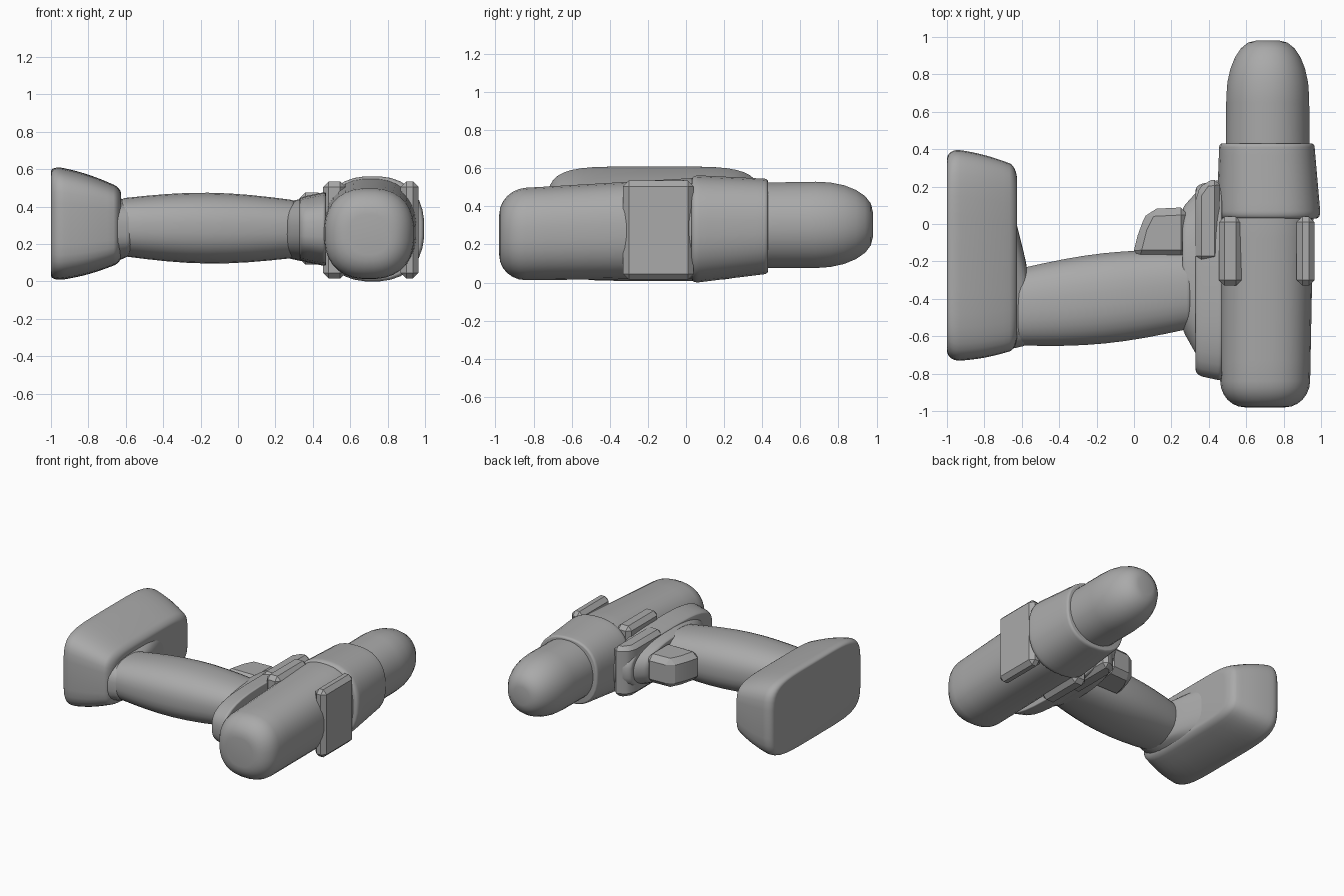
import bpy, bmesh, math
from mathutils import Vector

default_cube = bpy.data.objects.get("Cube")
if default_cube:
    bpy.data.objects.remove(default_cube, do_unlink=True)

grey = bpy.data.materials.new("plain grey")
grey.use_nodes = True
grey.diffuse_color = (0.4, 0.4, 0.4, 1)
shader = grey.node_tree.nodes["Principled BSDF"]
shader.inputs["Base Color"].default_value = grey.diffuse_color


def finish(name, bm, angle):
    """Turn the built mesh into a named, shaded object."""
    bmesh.ops.recalc_face_normals(bm, faces=bm.faces)
    mesh = bpy.data.meshes.new(name)
    bm.to_mesh(mesh)
    bm.free()
    mesh.materials.append(grey)
    part = bpy.data.objects.new(name, mesh)
    bpy.context.collection.objects.link(part)
    bpy.ops.object.select_all(action='DESELECT')
    part.select_set(True)
    bpy.context.view_layer.objects.active = part
    bpy.ops.object.shade_smooth_by_angle(angle=math.radians(angle))


def signed_power(value, exponent):
    return math.copysign(abs(value) ** exponent, value)


def rounded_end(tip, inward, depth, shrink, steps=6):
    """Stations from the tip inwards, following a quarter of an ellipse."""
    turns = [math.pi / 2 * i / steps for i in range(steps + 1)]
    return [(tip + inward * depth * (1 - math.cos(turn)),
             1 - shrink * (1 - math.sin(turn))) for turn in turns]


def body(name, axis, start, end, first, last, power=2.4,
         nose=(0.02, 0.05), tail=(0.02, 0.05), bulge=0.0, sides=32):
    """Rounded body along x or y. The sections first and last are each
    (across centre, z centre, half width, half height)."""
    first, last = Vector(first), Vector(last)
    inner_start, inner_end = start + nose[0], end - tail[0]
    middle = [(inner_start + (inner_end - inner_start) * i / 8, 1) for i in range(1, 8)]
    path = rounded_end(start, 1, *nose) + middle + rounded_end(end, -1, *tail)[::-1]
    bm = bmesh.new()
    rings = []
    for along, scale in path:
        t = (along - start) / (end - start)
        across, height, half_width, half_height = first.lerp(last, t)
        swell = bulge * math.sin(math.pi * t)
        ring = []
        for i in range(sides):
            turn = math.tau * (i + 0.5) / sides
            a = across + (half_width + swell) * scale * signed_power(math.cos(turn), 2 / power)
            z = height + (half_height + swell) * scale * signed_power(math.sin(turn), 2 / power)
            ring.append(bm.verts.new((along, a, z) if axis == 'x' else (a, along, z)))
        rings.append(ring)
    for ring, following in zip(rings, rings[1:]):
        for i in range(sides):
            j = (i + 1) % sides
            bm.faces.new((ring[i], ring[j], following[j], following[i]))
    bm.faces.new(rings[0])
    bm.faces.new(rings[-1])
    finish(name, bm, 35)


def slab(name, outline, bottom, top, bevel=0.03):
    """Outline in x and y raised from bottom to top, with bevelled edges."""
    bm = bmesh.new()
    base = bm.faces.new([bm.verts.new((x, y, bottom)) for x, y in outline])
    raised = bmesh.ops.extrude_face_region(bm, geom=[base])
    for item in raised["geom"]:
        if isinstance(item, bmesh.types.BMVert):
            item.co.z = top
    bmesh.ops.recalc_face_normals(bm, faces=bm.faces)
    bmesh.ops.bevel(bm, geom=bm.edges[:], offset=bevel, segments=1, affect='EDGES')
    finish(name, bm, 25)


def rectangle(left, right, front, back):
    return [(left, front), (right, front), (right, back), (left, back)]


# Motor housing with a rounded rear, the stepped gearbox and the domed chuck
body("motor_housing", 'y', -0.98, 0.05,
     first=(0.7, 0.25, 0.24, 0.24), last=(0.71, 0.285, 0.25, 0.265),
     nose=(0.14, 0.55))
body("gearbox", 'y', 0.03, 0.43,
     first=(0.72, 0.28, 0.28, 0.285), last=(0.71, 0.295, 0.255, 0.25),
     nose=(0.04, 0.08))
body("chuck", 'y', 0.4, 0.98,
     first=(0.715, 0.3, 0.225, 0.225), last=(0.715, 0.305, 0.22, 0.23),
     power=2.1, tail=(0.3, 0.7))

# Pads on both sides of the housing
slab("outer_side_pad", rectangle(0.87, 0.965, -0.33, 0.04), bottom=0.015, top=0.535)
slab("inner_side_pad", rectangle(0.455, 0.575, -0.33, 0.04), bottom=0.015, top=0.535)

# Shoulder under the housing, its front block and the flare into the grip
body("shoulder", 'x', 0.33, 0.47,
     first=(-0.3, 0.28, 0.51, 0.17), last=(-0.3, 0.28, 0.54, 0.2),
     power=3, nose=(0.04, 0.05))
slab("shoulder_front_block",
     [(0.33, -0.2), (0.46, -0.2), (0.46, 0.24), (0.38, 0.23), (0.33, 0.16)],
     bottom=0.09, top=0.475)
body("grip_flare", 'x', 0.26, 0.35,
     first=(-0.24, 0.275, 0.33, 0.15), last=(-0.27, 0.275, 0.46, 0.17))

# Swelling grip with the trigger ahead of it
body("grip", 'x', -0.62, 0.3,
     first=(-0.445, 0.29, 0.205, 0.155), last=(-0.35, 0.28, 0.21, 0.155),
     bulge=0.035)
slab("trigger", [(-0.01, -0.18), (0.03, -0.02), (0.08, 0.08), (0.29, 0.09), (0.29, -0.18)],
     bottom=0.18, top=0.4, bevel=0.04)

# Foot joining the grip to the battery pack, which narrows towards it
body("grip_foot", 'x', -0.66, -0.575,
     first=(-0.27, 0.28, 0.4, 0.18), last=(-0.43, 0.28, 0.22, 0.14), power=3)
body("battery", 'x', -1.0, -0.625,
     first=(-0.165, 0.31, 0.57, 0.31), last=(-0.18, 0.3, 0.49, 0.2),
     power=5, nose=(0.07, 0.1), tail=(0.04, 0.15), bulge=0.015, sides=40)
